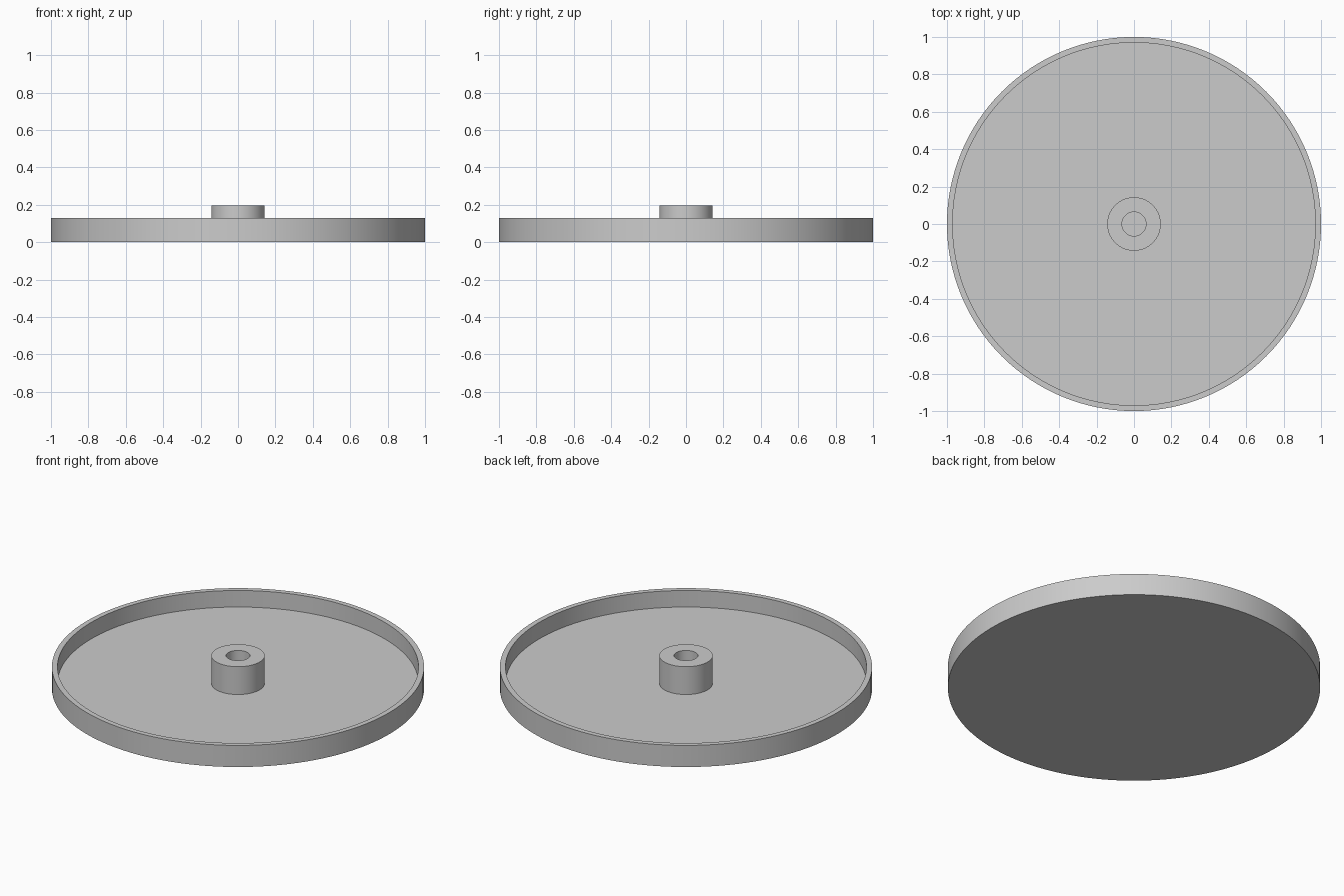
import bpy, bmesh, math

if "Cube" in bpy.data.objects:
    bpy.data.objects.remove(bpy.data.objects["Cube"])

SEGMENTS = 128


def lathe(name, profile, material):
    """Revolve an (r, z) profile around the z axis into a closed solid."""
    bm = bmesh.new()
    verts = [bm.verts.new((r, 0, z)) for r, z in profile]
    edges = [bm.edges.new(pair) for pair in zip(verts, verts[1:])]
    bmesh.ops.spin(bm, geom=verts + edges, cent=(0, 0, 0), axis=(0, 0, 1),
                   angle=math.tau, steps=SEGMENTS, use_merge=False)
    bmesh.ops.remove_doubles(bm, verts=bm.verts, dist=1e-4)
    bmesh.ops.recalc_face_normals(bm, faces=bm.faces)
    mesh = bpy.data.meshes.new(name)
    bm.to_mesh(mesh)
    bm.free()
    mesh.materials.append(material)
    obj = bpy.data.objects.new(name, mesh)
    bpy.context.collection.objects.link(obj)
    bpy.context.view_layer.objects.active = obj
    obj.select_set(True)
    bpy.ops.object.shade_smooth_by_angle(angle=math.radians(30))
    obj.select_set(False)
    return obj


grey = bpy.data.materials.new("light grey")
grey.diffuse_color = (0.6, 0.6, 0.6, 1)
grey.use_nodes = True
grey.node_tree.nodes["Principled BSDF"].inputs["Base Color"].default_value = grey.diffuse_color

BASE_R, RIM_R, HUB_R, HOLE_R = 1.0, 0.97, 0.143, 0.064
FLOOR_Z, RIM_Z, HUB_Z = 0.03, 0.128, 0.195

# One turned body: flat base, thin rim, floor, central hub and its blind hole
lathe("dish_with_hub", [
    (0, 0), (BASE_R, 0),
    (BASE_R, RIM_Z), (RIM_R, RIM_Z),
    (RIM_R, FLOOR_Z), (HUB_R, FLOOR_Z),
    (HUB_R, HUB_Z), (HOLE_R, HUB_Z),
    (HOLE_R, FLOOR_Z), (0, FLOOR_Z),
], grey)
